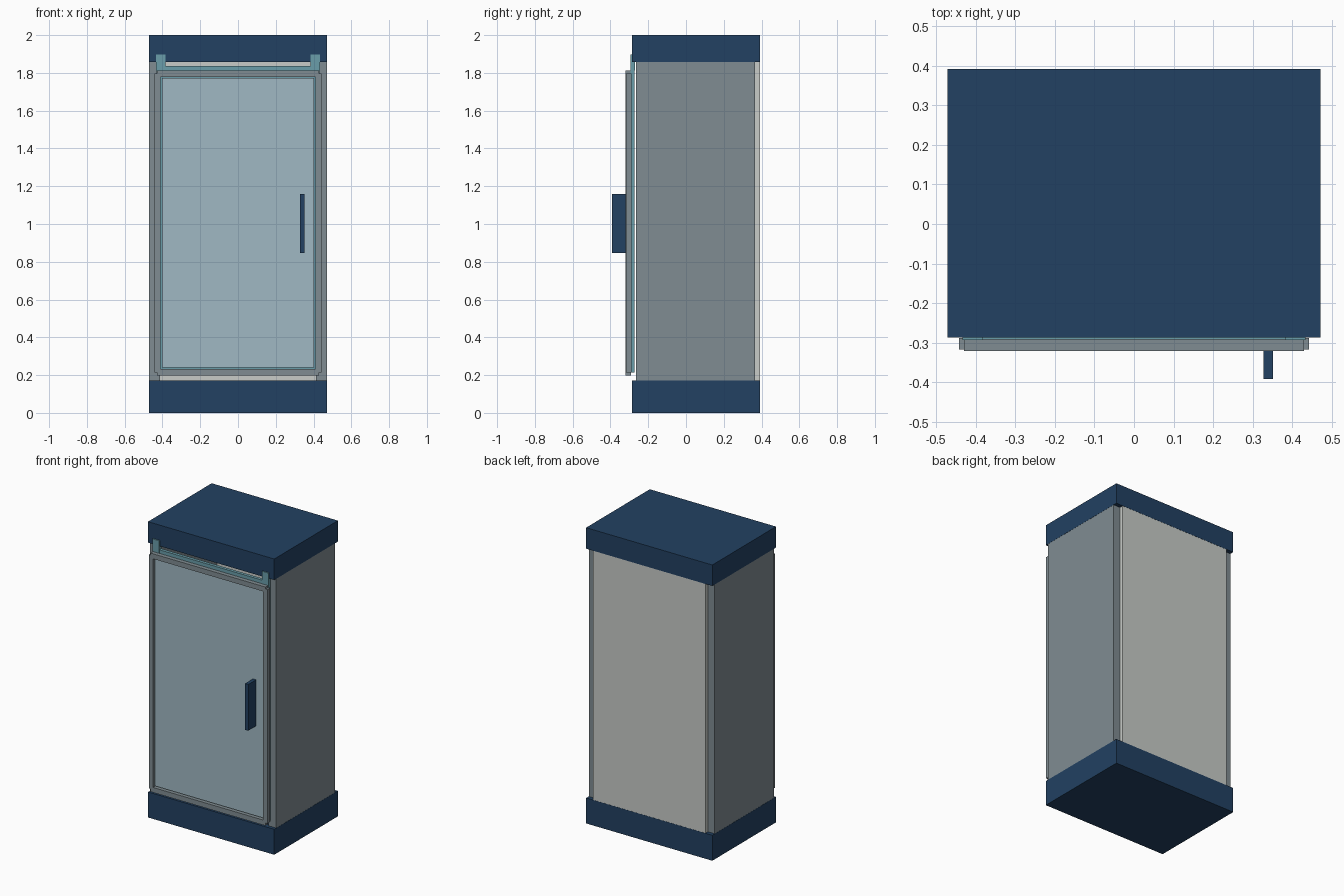
import bpy

if "Cube" in bpy.data.objects:
    bpy.data.objects.remove(bpy.data.objects["Cube"])


def mat(name, rgb):
    def lin(c):
        c /= 255
        return c / 12.92 if c <= 0.04045 else ((c + 0.055) / 1.055) ** 2.4
    m = bpy.data.materials.new(name)
    m.diffuse_color = (*[lin(c) for c in rgb], 1)
    m.use_nodes = True
    m.node_tree.nodes["Principled BSDF"].inputs["Base Color"].default_value = m.diffuse_color
    return m


NAVY = mat("navy", (34, 65, 98))
GREY = mat("steel_grey", (128, 140, 146))
LIGHT = mat("pale_grey", (200, 204, 200))
TEAL = mat("teal", (106, 158, 170))
GLASS = mat("pale_blue_glass", (160, 185, 195))


def box(name, m, x, y, z):
    """Box from (min, max) ranges on each axis."""
    verts = [(a, b, c) for a in x for b in y for c in z]
    faces = [(0, 1, 3, 2), (4, 6, 7, 5), (0, 4, 5, 1),
             (2, 3, 7, 6), (0, 2, 6, 4), (1, 5, 7, 3)]
    me = bpy.data.meshes.new(name)
    me.from_pydata(verts, [], faces)
    me.materials.append(m)
    ob = bpy.data.objects.new(name, me)
    bpy.context.collection.objects.link(ob)
    return ob


def pair(name, m, x, y, z):
    """Mirrored left and right boxes."""
    box("right_" + name, m, x, y, z)
    box("left_" + name, m, (-x[1], -x[0]), y, z)


# Plinth and top cap
box("base_plinth", NAVY, (-0.472, 0.472), (-0.287, 0.393), (0, 0.172))
box("top_cap", NAVY, (-0.472, 0.472), (-0.287, 0.393), (1.858, 2.0))

# Cabinet walls
pair("side_panel", GREY, (0.412, 0.471), (-0.265, 0.366), (0.172, 1.858))
box("back_panel", LIGHT, (-0.42, 0.42), (0.366, 0.392), (0.172, 1.858))

# Teal seal frame behind the door, posts rise in front of the cap
pair("seal_post", TEAL, (0.402, 0.432), (-0.293, -0.272), (0.215, 1.84))
pair("hinge_tab", TEAL, (0.384, 0.434), (-0.294, -0.271), (1.812, 1.897))
box("seal_top", TEAL, (-0.402, 0.402), (-0.293, -0.272), (1.765, 1.836))
box("seal_bottom", TEAL, (-0.402, 0.402), (-0.293, -0.272), (0.215, 0.245))

# Door: outer rim, slightly recessed inner bead, glass
pair("door_stile", GREY, (0.422, 0.443), (-0.318, -0.289), (0.215, 1.797))
pair("door_stile_bead", GREY, (0.41, 0.43), (-0.321, -0.291), (0.198, 1.812))
for name, z in (("bottom", (0.198, 0.232)), ("top", (1.778, 1.812))):
    box("door_rail_" + name, GREY, (-0.41, 0.41), (-0.321, -0.291), z)
box("door_glass", GLASS, (-0.403, 0.403), (-0.31, -0.296), (0.24, 1.772))

# Handle
box("door_handle", NAVY, (0.328, 0.352), (-0.393, -0.308), (0.847, 1.16))
